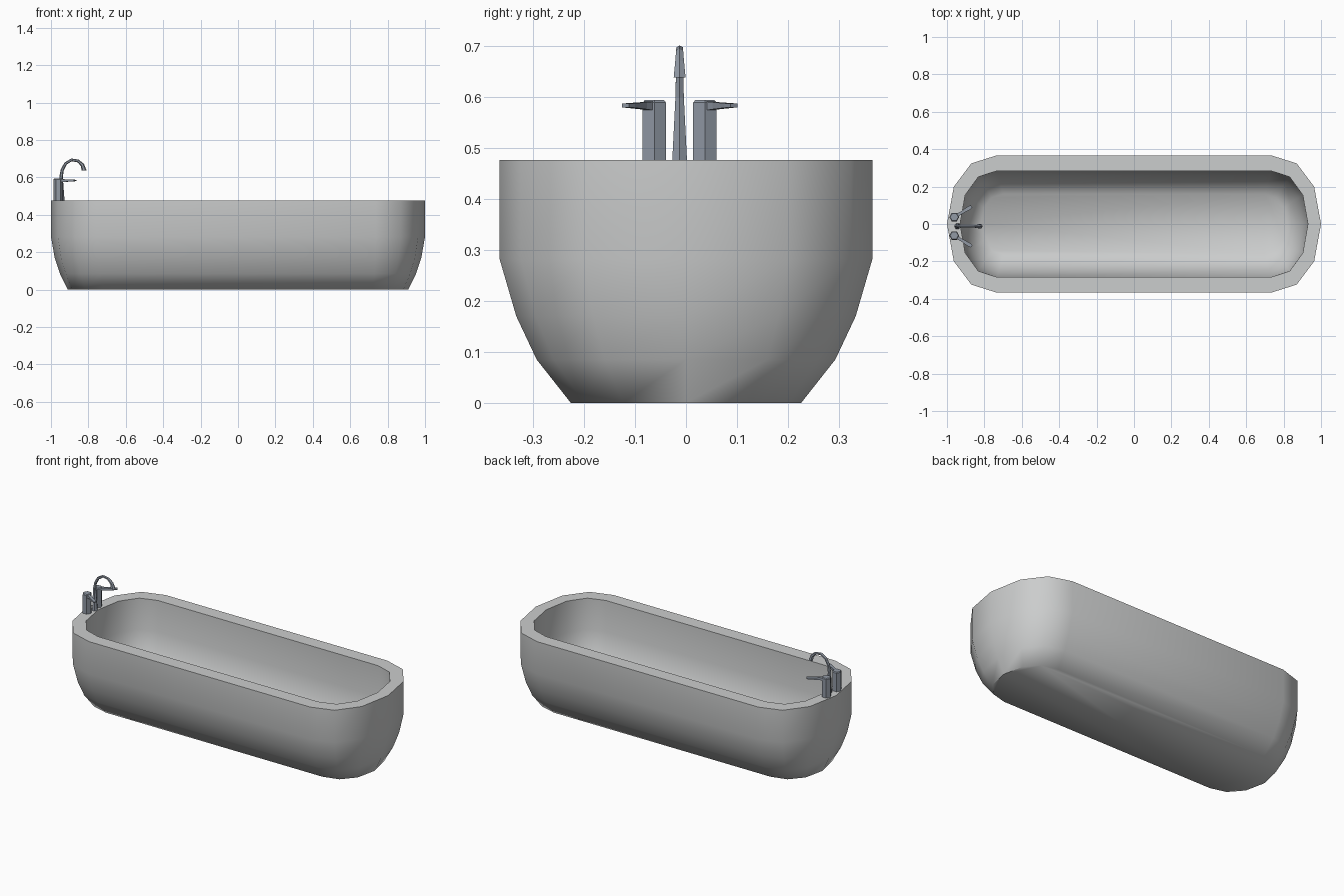
import bpy, bmesh, math
from mathutils import Vector

if "Cube" in bpy.data.objects:
    bpy.data.objects.remove(bpy.data.objects["Cube"])


def material(name, rgb):
    m = bpy.data.materials.new(name)
    m.diffuse_color = (*rgb, 1)
    m.use_nodes = True
    m.node_tree.nodes["Principled BSDF"].inputs["Base Color"].default_value = m.diffuse_color
    return m


porcelain = material("grey porcelain", (0.60, 0.61, 0.61))
steel = material("blue grey metal", (0.285, 0.32, 0.375))


def loft(name, rings, mat, smooth=None):
    """Join equal rings of points with quads and cap both ends."""
    bm = bmesh.new()
    loops = [[bm.verts.new(p) for p in r] for r in rings]
    n = len(loops[0])
    for a, b in zip(loops, loops[1:]):
        for i in range(n):
            j = (i + 1) % n
            bm.faces.new((a[i], a[j], b[j], b[i]))
    bm.faces.new(loops[0][::-1])
    bm.faces.new(loops[-1])
    bmesh.ops.recalc_face_normals(bm, faces=bm.faces)
    me = bpy.data.meshes.new(name)
    bm.to_mesh(me)
    bm.free()
    me.materials.append(mat)
    ob = bpy.data.objects.new(name, me)
    bpy.context.collection.objects.link(ob)
    if smooth:
        bpy.ops.object.select_all(action='DESELECT')
        ob.select_set(True)
        bpy.context.view_layer.objects.active = ob
        bpy.ops.object.shade_smooth_by_angle(angle=math.radians(smooth))
    return ob


# Bathtub: rings (half length, half width, straight half length, height)
def tub_ring(length, width, straight, z):
    e = length - straight
    q = [(length, 0), (straight + 0.86 * e, 0.545 * width),
         (straight + 0.505 * e, 0.885 * width), (straight, width)]
    half = q + [(-x, y) for x, y in q[::-1]]
    pts = half + [(x, -y) for x, y in half[-2:0:-1]]
    return [(x, y, z) for x, y in pts]


profile = [
    # outside, from the floor up
    (0.91, 0.226, 0.72, 0.0), (0.952, 0.293, 0.73, 0.085),
    (0.98, 0.333, 0.735, 0.17), (1.0, 0.366, 0.737, 0.283),
    (1.0, 0.366, 0.737, 0.477),
    # inside, from the rim down
    (0.93, 0.284, 0.733, 0.477), (0.928, 0.282, 0.733, 0.29),
    (0.905, 0.258, 0.725, 0.185), (0.87, 0.222, 0.715, 0.115),
    (0.82, 0.16, 0.70, 0.06),
]
loft("bathtub", [tub_ring(*p) for p in profile], porcelain, smooth=60)

# Spout: tapering hexagonal tube bent in the xz plane
MID = -0.0125
path = [(-0.944, 0.47, 0.017), (-0.946, 0.60, 0.0095), (-0.94, 0.64, 0.0085),
        (-0.922, 0.674, 0.008), (-0.89, 0.694, 0.0075), (-0.855, 0.688, 0.008),
        (-0.832, 0.667, 0.010), (-0.823, 0.638, 0.0135)]
rings = []
for i, (x, z, r) in enumerate(path):
    a, b = path[max(i - 1, 0)], path[min(i + 1, len(path) - 1)]
    t = Vector((b[0] - a[0], 0, b[1] - a[1])).normalized()
    if i == 0 or i == len(path) - 1:
        t = Vector((0, 0, 1 if i == 0 else -1))
    side = Vector((0, 1, 0))
    up = side.cross(t)
    rings.append([Vector((x, MID, z)) + r * (math.cos(k * math.pi / 3) * up
                  + math.sin(k * math.pi / 3) * side) for k in range(6)])
loft("spout", rings, steel)

# Taps: hexagonal posts with flat flared levers, mirrored about the spout
for s, label in ((1, "left"), (-1, "right")):
    c = Vector((-0.961, MID + s * 0.0495, 0))

    def hexagon(r, z):
        return [c + Vector((r * math.cos(k * math.pi / 3),
                            r * math.sin(k * math.pi / 3), z)) for k in range(6)]

    loft(label + "_tap", [hexagon(0.0265, 0.47), hexagon(0.0265, 0.589),
                          hexagon(0.022, 0.594)], steel)
    d = Vector((0.09, s * 0.055, 0)).normalized()
    w = Vector((-d.y, d.x, 0))
    lever = []
    for dist, half, lo, hi in ((0.005, 0.012, 0.573, 0.592),
                               (0.04, 0.007, 0.576, 0.590),
                               (0.09, 0.010, 0.579, 0.588),
                               (0.109, 0.008, 0.580, 0.587)):
        p = c + d * dist
        lever.append([p + w * u + Vector((0, 0, z)) for u, z in
                      ((-half, lo), (half, lo), (half, hi), (-half, hi))])
    loft(label + "_lever", lever, steel)
